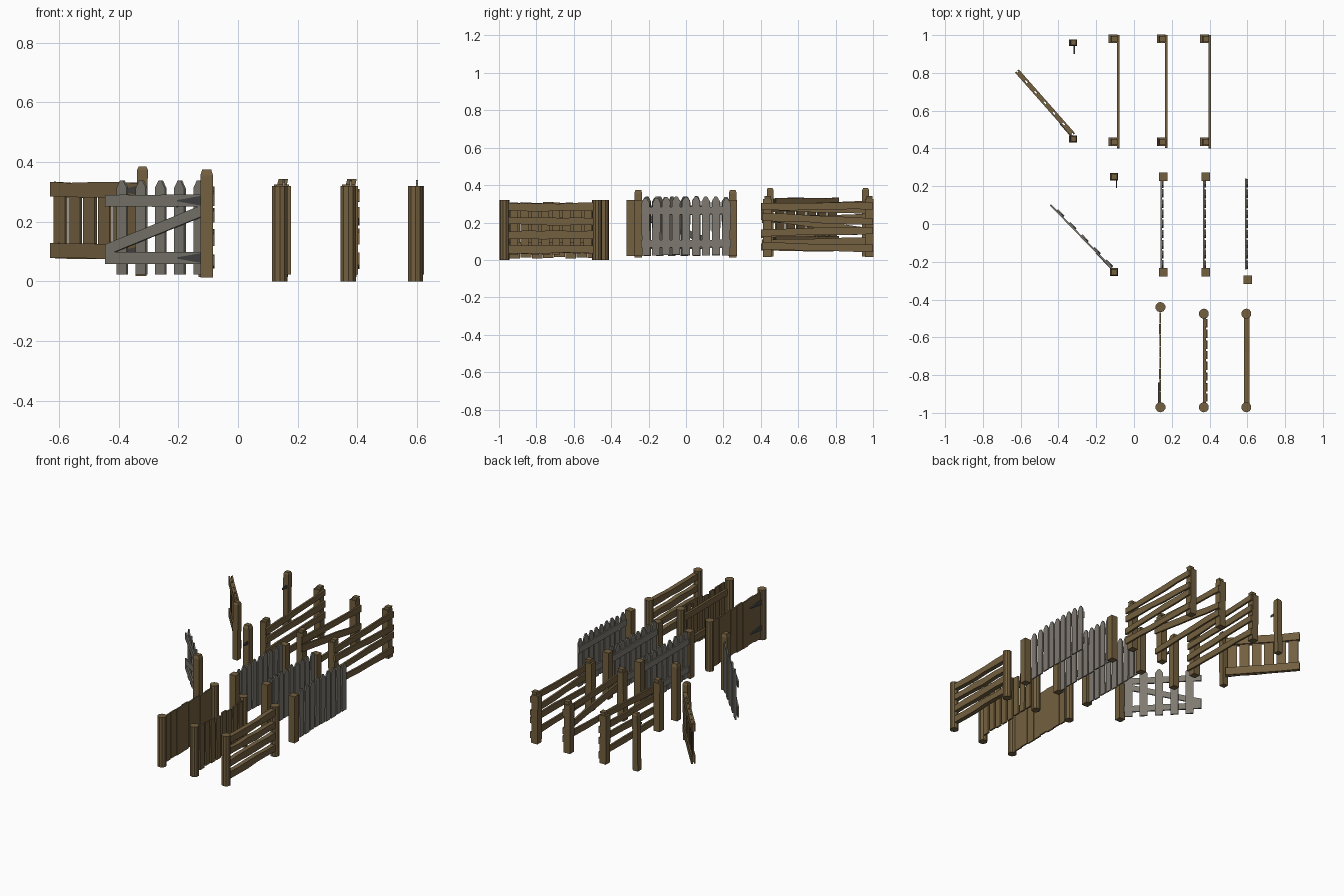
import bpy, bmesh, math, random
from mathutils import Vector

if "Cube" in bpy.data.objects:
    bpy.data.objects.remove(bpy.data.objects["Cube"])

random.seed(4)


def material(name, rgb):
    m = bpy.data.materials.new(name)
    m.diffuse_color = (*rgb, 1)
    m.use_nodes = True
    m.node_tree.nodes["Principled BSDF"].inputs["Base Color"].default_value = m.diffuse_color
    return m


BROWN = material("brown_wood", (0.17, 0.115, 0.05))
GREY = material("weathered_wood", (0.21, 0.195, 0.165))
IRON = material("dark_iron", (0.06, 0.06, 0.06))


def jit(a):
    return random.uniform(-a, a)


def finish(name, bm, mat):
    bmesh.ops.recalc_face_normals(bm, faces=bm.faces)
    me = bpy.data.meshes.new(name)
    bm.to_mesh(me)
    bm.free()
    me.materials.append(mat)
    ob = bpy.data.objects.new(name, me)
    bpy.context.collection.objects.link(ob)
    return ob


class Frame:
    """Vertical plane: u runs from start to end, n is the offset to its side."""

    def __init__(self, start, end):
        self.o = Vector((*start, 0))
        self.d = Vector((*end, 0)) - self.o
        self.length = self.d.length
        self.d.normalize()
        self.n = Vector((self.d.y, -self.d.x, 0))

    def plate(self, name, outline, n0, n1, mat):
        bm = bmesh.new()
        rings = [[bm.verts.new(self.o + self.d * u + self.n * n + Vector((0, 0, z)))
                  for u, z in outline] for n in (n0, n1)]
        bm.faces.new(rings[0])
        bm.faces.new(rings[1][::-1])
        k = len(outline)
        for i in range(k):
            j = (i + 1) % k
            bm.faces.new((rings[0][i], rings[0][j], rings[1][j], rings[1][i]))
        return finish(name, bm, mat)

    def rail(self, name, u0, z0, u1, z1, h, n0, n1, mat, wobble=0.0, cuts=5):
        steps = [i / cuts for i in range(cuts + 1)]
        edge = lambda s: [(u0 + (u1 - u0) * t, z0 + (z1 - z0) * t + s * h / 2 + jit(wobble)) for t in steps]
        return self.plate(name, edge(-1) + edge(1)[::-1], n0, n1, mat)

    def picket(self, name, u, w, z0, z1, n0, n1, mat, point=0.0, lean=0.0):
        a, b = u - w / 2, u + w / 2
        top = [(b + lean, z1 - point), (a + lean, z1 - point + jit(0.003))]
        if point:
            top.insert(1, (b - w * .35 + lean, z1))
            top.insert(2, (a + w * .35 + lean, z1))
        return self.plate(name, [(a, z0), (b, z0)] + top, n0, n1, mat)

    def hinge(self, name, u, length, z, n0, n1):
        return self.plate(name, [(u, z - .017), (u + length, z - .002),
                                 (u + length, z + .002), (u, z + .017)], n0, n1, IRON)


def post(name, x, y, r, z0, z1, sides=4, cap=0.0, lean=0.0, mat=BROWN):
    """Straight post with an optional chamfered top; r is half its width."""
    bm = bmesh.new()
    rad = r * math.sqrt(2) if sides == 4 else r
    levels = [(z0, 1), (z1 - cap, 1)] + ([(z1, .72)] if cap else [])
    rings = []
    for z, s in levels:
        off = lean * (z - z0) / (z1 - z0)
        rings.append([bm.verts.new((x + off + rad * s * math.cos((i + .5) * 2 * math.pi / sides),
                                    y + rad * s * math.sin((i + .5) * 2 * math.pi / sides), z))
                      for i in range(sides)])
    for a, b in zip(rings, rings[1:]):
        for i in range(sides):
            j = (i + 1) % sides
            bm.faces.new((a[i], a[j], b[j], b[i]))
    bm.faces.new(rings[0])
    bm.faces.new(rings[-1])
    return finish(name, bm, mat)


# back row: square posts with rough overhanging rails (z at near end, z at far end)
RAILS = {
    -0.11: [(.275, .30), (.215, .225), (.14, .155), (.07, .065)],
    0.145: [(.285, .265), (.235, .15), (.09, .10)],
    0.375: [(.285, .29), (.23, .205), (.145, .16), (.075, .06)],
}
for x, rails in RAILS.items():
    for y in (.435, .98):
        post("rail_fence_post", x, y, .022, .015, .325, lean=jit(.004))
        post("rail_fence_post_tip", x + .003, y, .016, .325, .343, lean=.004)
    f = Frame((x, .4), (x, 1.0))
    for za, zb in rails:
        f.rail("rail_fence_rail", abs(jit(.006)), za, .6, zb, .04, .020, .032, BROWN, .003)

# back row: open gate with its two posts
for y in (.45, .96):
    post("board_gate_post", -.325, y, .018, .018, .385, cap=.012, lean=.005)
g = Frame((-.322, .472), (-.62, .81))
for i in range(6):
    g.picket("board_gate_board", .04 + i * .0745, .058, .085, .328, -.005, .005, BROWN)
for z in (.305, .10):
    for s in (-1, 1):
        g.rail("board_gate_rail", 0, z, g.length, z + .002, .05, s * .004, s * .013, BROWN, .002)
    g.hinge("board_gate_hinge", 0, .09, z, -.016, -.012)
latch = Frame((-.325, .90), (-.325, .96))
latch.plate("board_gate_latch", [(0, .29), (.05, .285), (.05, .305), (0, .30)], .006, .012, IRON)

# middle row: grey picket fences
for x, posts in ((.155, (-.255, .25)), (.38, (-.255, .25)), (.602, (-.295,))):
    for y in posts:
        post("picket_fence_post", x, y, .022, .022, .32)
    f = Frame((x - .014, -.24), (x - .014, .24))
    for z in (.085, .262):
        f.rail("picket_fence_rail", 0, z, f.length, z + jit(.004), .04, 0, .008, GREY, .001)
    for i in range(9):
        f.picket("picket_fence_picket", .026 + i * .0535, .043, .025 + jit(.003), .335 + jit(.006),
                 .008, .016, GREY, .025, jit(.003))

# middle row: open picket gate with diagonal brace
for y in (-.255, .25):
    post("picket_gate_post", -.105, y, .021, .012, .375, cap=.02)
g = Frame((-.115, -.235), (-.442, .102))
for i in range(5):
    g.picket("picket_gate_picket", .03 + i * .0925, .048, .022, .338, .004, .012, GREY, .025)
for z in (.078, .27):
    g.rail("picket_gate_rail", 0, z, g.length, z, .04, -.005, .004, GREY, .001)
    g.hinge("picket_gate_hinge", 0, .12, z, -.008, -.005)
g.rail("picket_gate_brace", .01, .235, g.length, .105, .038, -.005, .004, GREY)
latch = Frame((-.105, .19), (-.105, .25))
latch.plate("picket_gate_latch", [(0, .262), (.04, .257), (.04, .277), (0, .272)], .010, .016, IRON)

# front row: round posts
for x, near in ((.14, -.44), (.37, -.475), (.595, -.475)):
    for y in (near, -.97):
        post("round_post", x, y, .027, 0, .32, sides=10)

# front row: thick rail fence
f = Frame((.60, -.96), (.60, -.485))
for z in (.282, .208, .132, .055):
    f.rail("round_post_rail", 0, z + jit(.004), f.length, z + jit(.004), .042,
           -.017, .012, BROWN, .004)

# front row: spaced board fence
f = Frame((.37, -.96), (.37, -.485))
for z in (.075, .245):
    f.rail("board_fence_rail", 0, z, f.length, z, .04, -.004, .010, BROWN, .001)
for i in range(8):
    f.picket("board_fence_board", .042 + i * .056, .042, .03 + jit(.006), .30 + jit(.008),
             .010, .020, BROWN, lean=jit(.003))

# front row: closed solid gate
f = Frame((.138, -.945), (.138, -.467))
for i in range(8):
    f.picket("solid_gate_board", .03 + i * .0597, .057, .012 + jit(.004), .308 + jit(.005),
             -.004 + jit(.001), .005 + jit(.001), BROWN)
for z in (.08, .245):
    f.hinge("solid_gate_hinge", -.005, .11, z, -.012, -.004)
